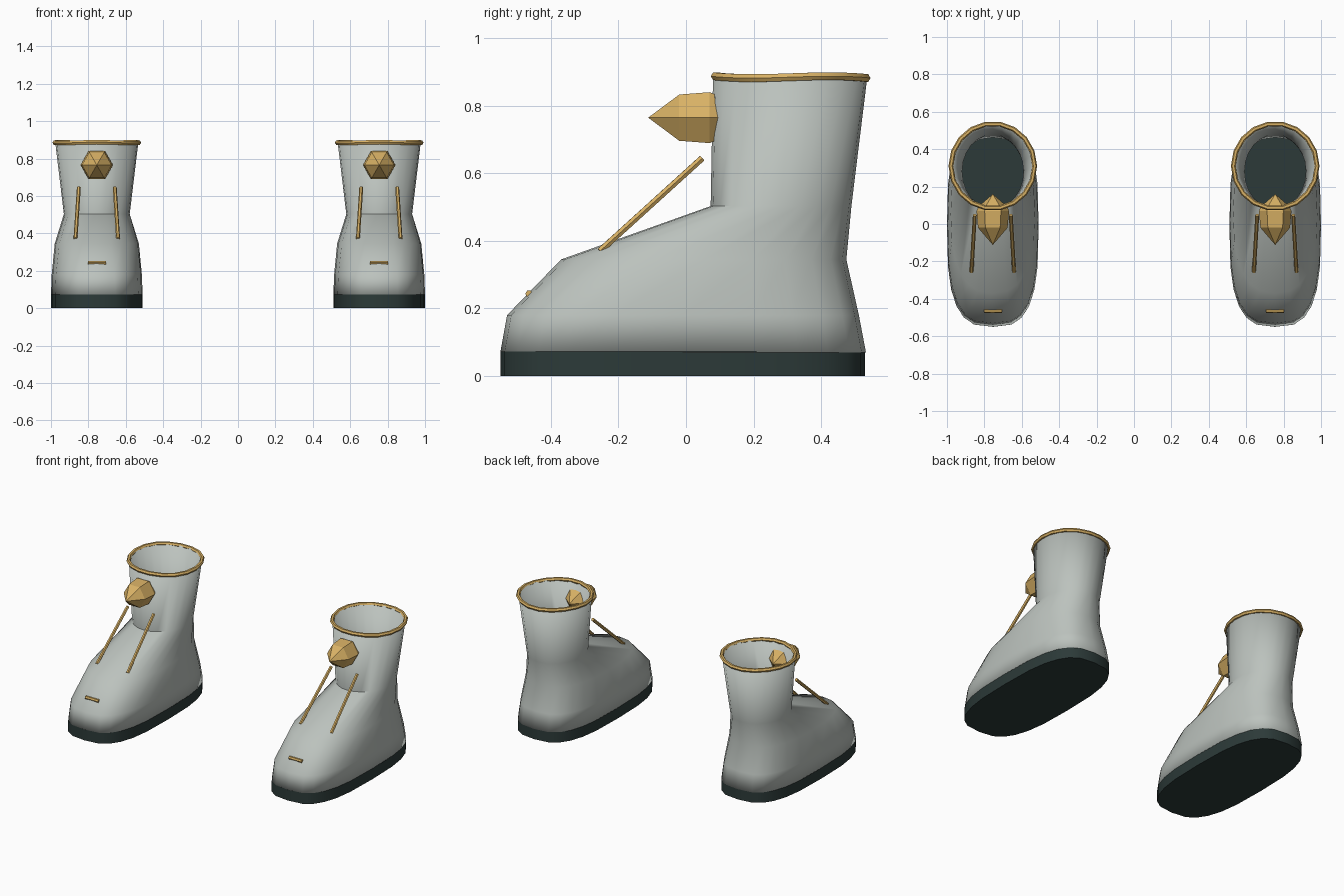
import bpy, bmesh, math
from mathutils import Vector

if "Cube" in bpy.data.objects:
    bpy.data.objects.remove(bpy.data.objects["Cube"])


def material(name, rgb):
    m = bpy.data.materials.new(name)
    m.diffuse_color = (*rgb, 1)
    m.use_nodes = True
    m.node_tree.nodes["Principled BSDF"].inputs["Base Color"].default_value = m.diffuse_color
    return m


LEATHER = material("pale grey", (0.50, 0.54, 0.51))
RUBBER = material("dark green grey", (0.025, 0.042, 0.040))
GOLD = material("gold", (0.69, 0.44, 0.13))
SEG = 24


def ring(cx, z, y0, y1, hx, n):
    """Horizontal superellipse outline between y0 and y1."""
    pts = []
    for i in range(SEG):
        a = 2 * math.pi * i / SEG
        c, s = math.cos(a), math.sin(a)
        x = hx * math.copysign(abs(c) ** (2 / n), c)
        y = (y1 - y0) / 2 * math.copysign(abs(s) ** (2 / n), s)
        pts.append(Vector((cx + x, (y0 + y1) / 2 + y, z)))
    return pts


def loft(name, rings, mat, caps=False, closed=False, smooth=None):
    bm = bmesh.new()
    loops = [[bm.verts.new(p) for p in r] for r in rings]
    pairs = list(zip(loops, loops[1:]))
    if closed:
        pairs.append((loops[-1], loops[0]))
    for a, b in pairs:
        k = len(a)
        for i in range(k):
            j = (i + 1) % k
            bm.faces.new((a[i], a[j], b[j], b[i]))
    if caps:
        bm.faces.new(loops[0][::-1])
        bm.faces.new(loops[-1])
    bmesh.ops.remove_doubles(bm, verts=bm.verts, dist=1e-5)
    bmesh.ops.recalc_face_normals(bm, faces=bm.faces)
    me = bpy.data.meshes.new(name)
    bm.to_mesh(me)
    bm.free()
    me.materials.append(mat)
    ob = bpy.data.objects.new(name, me)
    bpy.context.collection.objects.link(ob)
    if smooth:
        bpy.ops.object.select_all(action='DESELECT')
        bpy.context.view_layer.objects.active = ob
        ob.select_set(True)
        bpy.ops.object.shade_smooth_by_angle(angle=math.radians(smooth))
    return ob


def rod(name, p, q, r, sides=6):
    p, q = Vector(p), Vector(q)
    d = (q - p).normalized()
    u = d.cross(Vector((0, 0, 1))).normalized()
    v = d.cross(u)
    ang = [2 * math.pi * i / sides for i in range(sides)]
    rings = [[e + (u * math.cos(a) + v * math.sin(a)) * r for a in ang] for e in (p, q)]
    return loft(name, rings, GOLD, caps=True)


# Boot outline rings: z, front y, back y, half width, squareness
BODY = [(0.07, -0.55, 0.533, 0.245, 3.0), (0.18, -0.53, 0.512, 0.241, 2.9),
        (0.345, -0.37, 0.475, 0.225, 2.5), (0.503, 0.073, 0.49, 0.176, 2.0),
        (0.885, 0.08, 0.537, 0.222, 2.0)]
# Stud profile: y, radius
STUD = [(-0.112, 0.0), (-0.02, 0.079), (0.07, 0.087), (0.095, 0.075), (0.16, 0.0)]

for side, cx in (("left", -0.755), ("right", 0.755)):
    # Leather upper with a thin wall
    body = loft(side + "_boot_upper", [ring(cx, *r) for r in BODY], LEATHER, smooth=60)
    wall = body.modifiers.new("wall", 'SOLIDIFY')
    wall.thickness = 0.012
    wall.offset = -1

    # Sole
    loft(side + "_sole", [ring(cx, z, -0.55, 0.53, 0.245, 3.0) for z in (0, 0.072)],
         RUBBER, caps=True, smooth=40)

    # Rolled collar trim, slightly wavy
    collar = []
    for i in range(18):
        a = 2 * math.pi * i / 18
        zc = 0.885 + 0.003 * math.sin(3 * a)
        loop = []
        for k in range(6):
            b = 2 * math.pi * k / 6
            rad = 0.224 + 0.013 * math.cos(b)
            loop.append(Vector((cx + rad * math.cos(a), 0.31 + (rad + 0.003) * math.sin(a),
                                zc + 0.013 * math.sin(b))))
        collar.append(loop)
    loft(side + "_collar_trim", collar, GOLD, closed=True, smooth=40)

    # Hexagonal pointed stud on the shaft
    rings = [[Vector((cx + r * math.cos(i * math.pi / 3), y, 0.765 + r * math.sin(i * math.pi / 3)))
              for i in range(6)] for y, r in STUD[1:-1]]
    stud = loft(side + "_stud", rings, GOLD)
    bm = bmesh.new()
    bm.from_mesh(stud.data)
    for y, end in ((STUD[0][0], STUD[1][0]), (STUD[-1][0], STUD[-2][0])):
        tip = bm.verts.new((cx, y, 0.765))
        for e in [e for e in bm.edges if all(abs(v.co.y - end) < 1e-4 for v in e.verts)]:
            bm.faces.new((*e.verts, tip))
    bmesh.ops.recalc_face_normals(bm, faces=bm.faces)
    bm.to_mesh(stud.data)
    bm.free()

    # Two slanted rods over the instep
    for tag, s in (("outer", -1), ("inner", 1)):
        rod(f"{side}_{tag}_instep_rod", (cx + s * 0.096, 0.048, 0.645),
            (cx + s * 0.114, -0.255, 0.37), 0.0105)

    # Small toe bar
    rod(side + "_toe_bar", (cx - 0.048, -0.465, 0.243), (cx + 0.048, -0.465, 0.243), 0.011)
